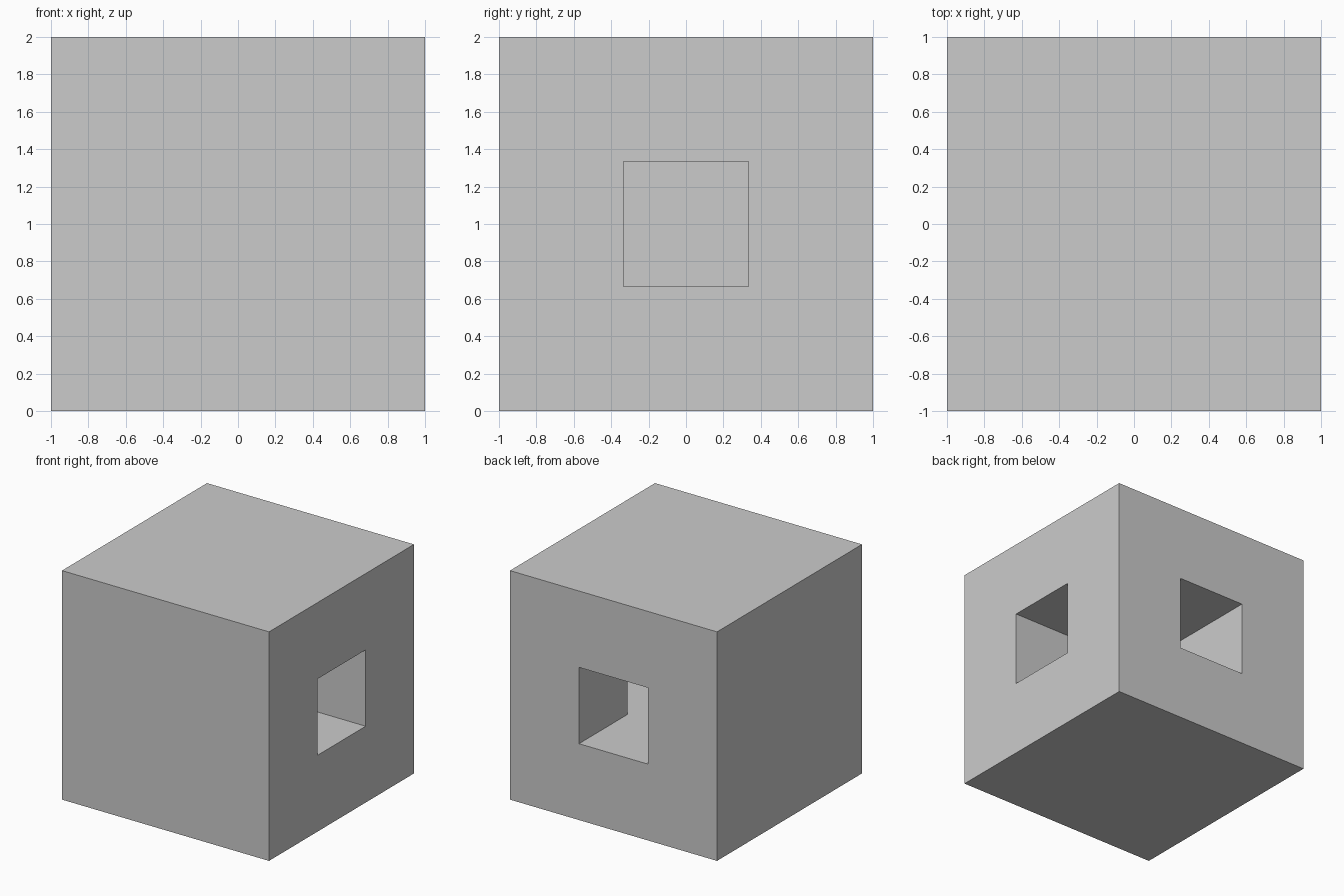
import bpy, bmesh

if "Cube" in bpy.data.objects:
    bpy.data.objects.remove(bpy.data.objects["Cube"])

T = 1 / 3  # half width of the tunnel

# Solid block
bpy.ops.mesh.primitive_cube_add(size=2, location=(0, 0, 1))
block = bpy.context.object
block.name = "tunnel_block"

# L-shaped cutter: enters from the right, turns at the centre, leaves at the back
plan = [(-T, -T), (1.5, -T), (1.5, T), (T, T), (T, 1.5), (-T, 1.5)]
bm = bmesh.new()
base = bm.faces.new([bm.verts.new((x, y, 1 - T)) for x, y in plan])
top = bmesh.ops.extrude_face_region(bm, geom=[base])["geom"]
bmesh.ops.translate(bm, vec=(0, 0, 2 * T),
                    verts=[v for v in top if isinstance(v, bmesh.types.BMVert)])
bmesh.ops.recalc_face_normals(bm, faces=bm.faces)
mesh = bpy.data.meshes.new("tunnel_cutter")
bm.to_mesh(mesh)
bm.free()
cutter = bpy.data.objects.new("tunnel_cutter", mesh)
bpy.context.collection.objects.link(cutter)
cutter.hide_render = True

# Carve the tunnel
cut = block.modifiers.new("tunnel", 'BOOLEAN')
cut.operation = 'DIFFERENCE'
cut.solver = 'EXACT'
cut.object = cutter
bpy.context.view_layer.objects.active = block
bpy.ops.object.modifier_apply(modifier=cut.name)
bpy.data.objects.remove(cutter)
